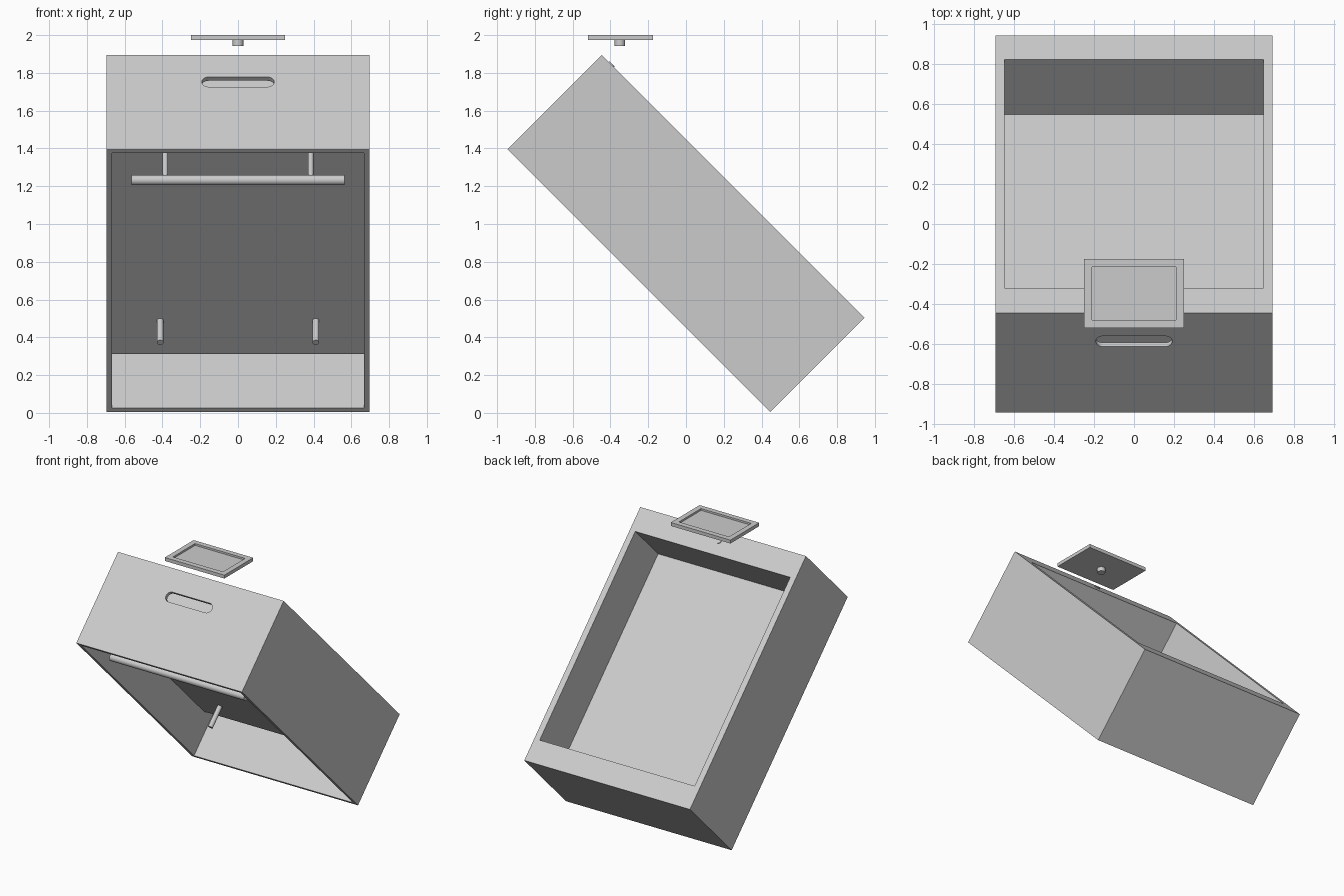
import bpy, bmesh, math
from mathutils import Matrix, Vector

cube = bpy.data.objects.get("Cube")
if cube:
    bpy.data.objects.remove(cube, do_unlink=True)

grey = bpy.data.materials.new("light_grey")
grey.use_nodes = True
colour = (0.6, 0.6, 0.6, 1)
grey.diffuse_color = colour
grey.node_tree.nodes["Principled BSDF"].inputs["Base Color"].default_value = colour

# Case frame: local y runs down its length, local z through its depth
TILT = Matrix.Translation((0, -0.945, 1.395)) @ Matrix.Rotation(-math.pi / 4, 4, 'X')
W, L, D, T = 0.695, 1.966, 0.707, 0.028


def finish(name, bm, frame, smooth=False):
    bmesh.ops.recalc_face_normals(bm, faces=bm.faces)
    mesh = bpy.data.meshes.new(name)
    bm.to_mesh(mesh)
    bm.free()
    mesh.transform(frame)
    mesh.materials.append(grey)
    obj = bpy.data.objects.new(name, mesh)
    bpy.context.collection.objects.link(obj)
    if smooth:
        activate(obj)
        bpy.ops.object.shade_smooth_by_angle(angle=math.radians(40))
    return obj


def activate(obj):
    bpy.ops.object.select_all(action='DESELECT')
    obj.select_set(True)
    bpy.context.view_layer.objects.active = obj


def box(name, lo, hi, frame=TILT):
    lo, hi = Vector(lo), Vector(hi)
    bm = bmesh.new()
    bmesh.ops.create_cube(bm, size=1, matrix=Matrix.Translation((lo + hi) / 2)
                          @ Matrix.Diagonal((*(hi - lo), 1)))
    return finish(name, bm, frame)


def rod(name, start, end, radius, frame=TILT):
    start, end = Vector(start), Vector(end)
    axis = end - start
    turn = axis.to_track_quat('Z', 'Y').to_matrix().to_4x4()
    bm = bmesh.new()
    bmesh.ops.create_cone(bm, cap_ends=True, segments=24, radius1=radius, radius2=radius,
                          depth=axis.length, matrix=Matrix.Translation((start + end) / 2) @ turn)
    return finish(name, bm, frame, smooth=True)


def slot(name, half, radius, z, y0, y1):
    """Rounded slot running along x, extruded along y."""
    bm = bmesh.new()
    ring = []
    for side in (1, -1):
        for i in range(13):
            a = side * math.pi / 2 - math.pi / 2 + math.pi * i / 12 - (math.pi / 2 if side == 1 else -math.pi / 2) + math.pi / 2 * side
            a = -math.pi / 2 + math.pi * i / 12 + (0 if side == 1 else math.pi)
            ring.append(bm.verts.new((side * (half - radius) + radius * math.cos(a), y0,
                                      z + radius * math.sin(a))))
    face = bm.faces.new(ring)
    ext = bmesh.ops.extrude_face_region(bm, geom=[face])["geom"]
    bmesh.ops.translate(bm, vec=(0, y1 - y0, 0),
                        verts=[v for v in ext if isinstance(v, bmesh.types.BMVert)])
    return finish(name, bm, TILT)


def combine(target, tool, operation):
    mod = target.modifiers.new(operation.lower(), 'BOOLEAN')
    mod.operation, mod.solver, mod.object = operation, 'EXACT', tool
    activate(target)
    bpy.ops.object.modifier_apply(modifier=mod.name)
    bpy.data.objects.remove(tool, do_unlink=True)


# Case: thin shell open underneath, with a sunken pocket in its upper face
FLOOR = 0.29
case = box("case", (-W, 0, 0), (W, L, D))
combine(case, box("cavity", (T - W, T, -0.1), (W - T, L - T, D - T)), 'DIFFERENCE')
combine(case, box("pocket_shell", (-0.68, 0.149, FLOOR), (0.68, L - 0.144, D - 0.015)), 'UNION')
combine(case, box("pocket", (-0.65, 0.177, FLOOR + T), (0.65, L - 0.17, D + 0.1)), 'DIFFERENCE')
combine(case, slot("grip_slot", 0.192, 0.037, 0.505, -0.05, 0.07), 'DIFFERENCE')

# Bar, its posts and the short pegs under the pocket floor
rod("cross_bar", (-0.565, 0.282, 0.052), (0.565, 0.282, 0.052), 0.027)
for side, word in ((1, "left"), (-1, "right")):
    rod(word + "_bar_post", (side * 0.385, 0.282, 0.052), (side * 0.385, 0.282, FLOOR + 0.01), 0.015)
    rod(word + "_peg", (side * 0.412, 1.573, FLOOR - 0.163), (side * 0.412, 1.573, FLOOR + 0.01), 0.018)

# Small button on the upper rim
rod("rim_button", (0, 0.072, D - 0.01), (0, 0.072, D + 0.005), 0.02)

# Floating tray with a shallow recess and a stub below
LEVEL = Matrix.Identity(4)
tray = box("tray", (-0.25, -0.52, 1.974), (0.25, -0.175, 2.0), LEVEL)
combine(tray, box("tray_recess", (-0.21, -0.48, 1.986), (0.21, -0.215, 2.1), LEVEL), 'DIFFERENCE')
rod("tray_stub", (0, -0.35, 1.943), (0, -0.35, 1.98), 0.028, LEVEL)
